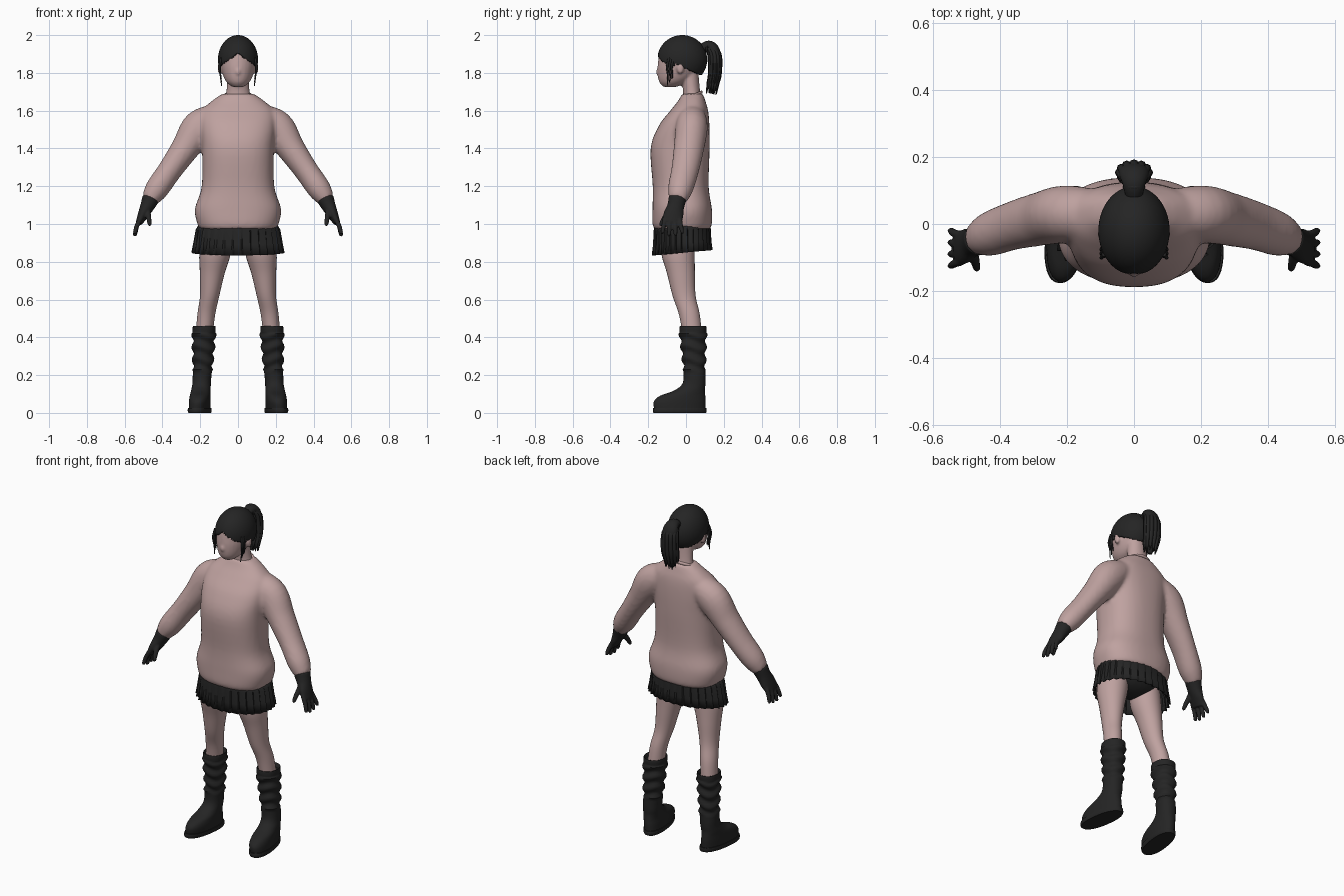
import bpy, bmesh, math, random
from mathutils import Vector

random.seed(4)
if "Cube" in bpy.data.objects:
    bpy.data.objects.remove(bpy.data.objects["Cube"])


def material(name, colour):
    m = bpy.data.materials.new(name)
    m.use_nodes = True
    m.diffuse_color = colour
    bsdf = next(n for n in m.node_tree.nodes if n.type == "BSDF_PRINCIPLED")
    bsdf.inputs["Base Color"].default_value = colour
    return m


ROSE = material("dusty rose", (0.52, 0.36, 0.35, 1))
BLACK = material("soft black", (0.018, 0.018, 0.018, 1))


def catmull(points, steps):
    """Smoothly interpolate rows of numbers."""
    out = []
    for i in range(len(points) - 1):
        a, b, c, d = (points[min(max(i + k, 0), len(points) - 1)] for k in (-1, 0, 1, 2))
        for j in range(steps):
            t = j / steps
            out.append([q + t / 2 * (r - p + t * (2 * p - 5 * q + 4 * r - s + t * (3 * (q - r) + s - p)))
                        for p, q, r, s in zip(a, b, c, d)])
    return out + [list(points[-1])]


def tube(bm, rows, s=1, flat=False, n=28, power=2.0, steps=5):
    """Loft ellipses (x, y, z, radius, radius) along a path; flat keeps them level."""
    rows = catmull(rows, steps)
    centres = [Vector((s * r[0], r[1], r[2])) for r in rows]
    rings = []
    for i, r in enumerate(rows):
        u, v = Vector((1, 0, 0)), Vector((0, 1, 0))
        if not flat:
            t = (centres[min(i + 1, len(rows) - 1)] - centres[max(i - 1, 0)]).normalized()
            u = (u - t * u.dot(t)).normalized()
            v = t.cross(u)
        ring = []
        for k in range(n):
            a = math.tau * k / n
            c, d = math.cos(a), math.sin(a)
            c = math.copysign(abs(c) ** (2 / power), c)
            d = math.copysign(abs(d) ** (2 / power), d)
            ring.append(bm.verts.new(centres[i] + u * c * max(r[3], 0.002) + v * d * max(r[4], 0.002)))
        rings.append(ring)
    for lo, hi in zip(rings, rings[1:]):
        for k in range(n):
            bm.faces.new((lo[k], lo[(k + 1) % n], hi[(k + 1) % n], hi[k]))
    bm.faces.new(rings[0])
    bm.faces.new(rings[-1])


def ball(bm, centre, radii, segments=32):
    verts = bmesh.ops.create_uvsphere(bm, u_segments=segments, v_segments=segments * 3 // 4, radius=1)["verts"]
    for v in verts:
        v.co = Vector(centre) + Vector(c * r for c, r in zip(v.co, radii))


def finish(bm, name, mat, voxel=0, angle=50):
    """Turn a bmesh into a smooth object, optionally fusing its pieces."""
    bmesh.ops.recalc_face_normals(bm, faces=bm.faces)
    mesh = bpy.data.meshes.new(name)
    bm.to_mesh(mesh)
    bm.free()
    ob = bpy.data.objects.new(name, mesh)
    bpy.context.collection.objects.link(ob)
    mesh.materials.append(mat)
    bpy.ops.object.select_all(action="DESELECT")
    ob.select_set(True)
    bpy.context.view_layer.objects.active = ob
    bpy.ops.object.shade_smooth_by_angle(angle=math.radians(angle))
    if voxel:
        fuse = ob.modifiers.new("fuse", "REMESH")
        fuse.mode, fuse.voxel_size, fuse.use_smooth_shade = "VOXEL", voxel, True
        relax = ob.modifiers.new("relax", "SMOOTH")
        relax.factor, relax.iterations = 0.5, 5
    return ob


# Sweater: body and both sleeves fused
bm = bmesh.new()
tube(bm, [(0, -.02, .97, .2, .145), (0, -.02, 1, .215, .157), (0, -.02, 1.08, .228, .157),
          (0, -.028, 1.2, .192, .148), (0, -.031, 1.4, .19, .156), (0, -.01, 1.52, .2, .134),
          (0, .017, 1.6, .19, .1), (0, .03, 1.65, .14, .073), (0, .035, 1.69, .083, .055)],
     flat=True, n=48, power=2.4)
for s in (1, -1):
    tube(bm, [(.1, .03, 1.58, .06, .07), (.2, .03, 1.515, .092, .085), (.28, .015, 1.4, .075, .08),
              (.36, -.005, 1.285, .064, .073), (.43, -.03, 1.185, .062, .066),
              (.47, -.045, 1.125, .044, .046)], s)
finish(bm, "sweater", ROSE, .011)

# Collar rim round the neckline, dipping at the front
bm = bmesh.new()
loop = []
for k in range(40):
    a = math.tau * k / 40
    loop.append(Vector((.078 * math.cos(a), .02 + .062 * math.sin(a), 1.668 + .03 * math.sin(a))))
rings = [[bm.verts.new(p + Vector((0, 0, .009 * math.sin(b))) + (p - Vector((0, .02, p.z))) * .11 * math.cos(b))
          for b in (math.tau * j / 8 for j in range(8))] for p in loop]
for i, ring in enumerate(rings):
    other = rings[(i + 1) % len(rings)]
    for j in range(8):
        bm.faces.new((ring[j], ring[(j + 1) % 8], other[(j + 1) % 8], other[j]))
finish(bm, "collar", ROSE)

# Head with neck, ears and nose
bm = bmesh.new()
tube(bm, [(0, -.085, 1.726, .03, .035), (0, -.068, 1.75, .06, .073), (0, -.05, 1.79, .08, .1),
          (0, -.034, 1.85, .092, .115), (0, -.022, 1.92, .09, .11), (0, -.02, 1.98, .04, .05)], flat=True)
tube(bm, [(0, .035, 1.62, .085, .06), (0, .03, 1.7, .062, .045), (0, .015, 1.82, .055, .05)])
for s in (1, -1):
    ball(bm, (s * .096, -.03, 1.825), (.012, .02, .032), 16)
ball(bm, (0, -.148, 1.805), (.012, .012, .018), 16)
finish(bm, "head", ROSE, .007)

# Hair cap trimmed along the hairline
bm = bmesh.new()
ball(bm, (0, -.02, 1.87), (.106, .132, .13), 80)


def hairline(p):
    if p.y < -.06:
        return 1.905 - .7 * abs(p.x)
    return 1.85 - .45 * (p.y + .06)


cut = [f for f in bm.faces if f.calc_center_median().z < hairline(f.calc_center_median())]
bmesh.ops.delete(bm, geom=cut, context="FACES")
cap = finish(bm, "hair_cap", BLACK)
shell = cap.modifiers.new("thickness", "SOLIDIFY")
shell.thickness = .012

# Ponytail with loose locks
bm = bmesh.new()
tube(bm, [(0, .08, 1.925, .025, .025), (0, .12, 1.945, .034, .026), (0, .15, 1.915, .046, .03),
          (0, .153, 1.83, .046, .03), (0, .143, 1.75, .036, .025), (0, .135, 1.69, .012, .01)], n=20)
for k in range(12):
    a = math.tau * k / 12
    x, y, drop = .04 * math.cos(a), .026 * math.sin(a), random.uniform(0, .05)
    tube(bm, [(x * .5, .12 + y * .5, 1.94, .01, .01), (x, .15 + y, 1.9, .013, .012),
              (x * 1.1, .153 + y, 1.8, .013, .011), (x, .142 + y, 1.74, .009, .008),
              (x * .9, .135 + y, 1.68 + drop, .002, .002)], n=8)
finish(bm, "ponytail", BLACK)
bm = bmesh.new()
ball(bm, (0, .11, 1.938), (.034, .014, .032), 16)
finish(bm, "hair_tie", BLACK)

# Pleated skirt, slightly longer at the front
bm = bmesh.new()
PLEATS, COLS = 30, 180
rings = []
for level, (z, rx, ry) in enumerate([(1.02, .195, .14), (.97, .222, .15), (.9, .232, .152), (.848, .24, .157)]):
    ring = []
    for k in range(COLS):
        a = math.tau * k / COLS
        saw = (k * PLEATS / COLS) % 1
        grow = 1 + .03 * level * (saw - .5)
        tilt = .014 * math.sin(a) * level / 3
        ring.append(bm.verts.new((rx * grow * math.cos(a), -.02 + ry * grow * math.sin(a), z + tilt)))
    rings.append(ring)
for hi, lo in zip(rings, rings[1:]):
    for k in range(COLS):
        bm.faces.new((lo[k], lo[(k + 1) % COLS], hi[(k + 1) % COLS], hi[k]))
skirt = finish(bm, "skirt", BLACK, angle=25)
skirt.modifiers.new("thickness", "SOLIDIFY").thickness = .005
bm = bmesh.new()
ball(bm, (0, -.03, .95), (.17, .11, .09))
finish(bm, "shorts", BLACK)

for side, s in (("left", 1), ("right", -1)):
    # Leg
    bm = bmesh.new()
    tube(bm, [(.11, -.045, .95, .085, .09), (.122, -.042, .84, .083, .088), (.136, -.027, .74, .066, .074),
              (.15, -.01, .62, .051, .061), (.168, .018, .52, .047, .055), (.18, .035, .4, .045, .05)],
         s, flat=True)
    finish(bm, side + "_leg", ROSE)

    # Boot: level rings from sole to rim, then creased and toed out
    bm = bmesh.new()
    tube(bm, [(.2, -.033, .022, .055, .136), (.2, -.033, .06, .056, .137), (.2, -.018, .09, .054, .12),
              (.198, .02, .12, .051, .08), (.193, .043, .16, .049, .06), (.187, .044, .24, .051, .058),
              (.183, .04, .34, .056, .064), (.18, .037, .42, .06, .07), (.179, .037, .45, .061, .071),
              (.179, .037, .46, .058, .067), (.179, .037, .44, .048, .056)],
         s, flat=True, n=40, power=2.2, steps=8)
    tube(bm, [(.2, -.033, 0, .056, .139), (.2, -.033, .012, .06, .143), (.2, -.033, .026, .059, .141)],
         s, flat=True, n=40, power=2.3, steps=2)
    for v in bm.verts:
        out = Vector((v.co.x - s * .183, v.co.y - .04, 0))
        if .22 < v.co.z < .42 and out.length > .03:
            wave = math.sin(v.co.z * 95 + 1.2 * math.sin(2 * math.atan2(out.y, out.x * s)))
            v.co += out.normalized() * .007 * wave
        v.co.x -= s * .13 * (v.co.y + .01) * max(0, 1 - v.co.z / .18)
    finish(bm, side + "_boot", BLACK)

    # Glove: gauntlet, palm, four fingers and thumb fused
    bm = bmesh.new()
    tube(bm, [(.462, -.045, 1.135, .046, .048), (.482, -.055, 1.09, .037, .045),
              (.505, -.067, 1.045, .027, .053), (.524, -.075, 1.005, .018, .047)], s)
    for k in range(4):
        y = -.112 + .026 * k
        long = .012 * (1 - abs(k - 1.4))
        fan = -.013 + .009 * k
        tube(bm, [(.513, y, 1.035, .013, .012), (.535, y + fan / 2, .99, .013, .012),
                  (.545, y + fan, .95 - long, .011, .01), (.546, y + fan, .942 - long, .005, .005)], s, n=12)
    tube(bm, [(.48, -.08, 1.075, .017, .017), (.473, -.112, 1.035, .014, .014),
              (.468, -.132, 1.0, .011, .011), (.467, -.136, .99, .005, .005)], s, n=12)
    finish(bm, side + "_glove", BLACK, .005)

    # Loose hair strands beside the face
    bm = bmesh.new()
    for k in range(3):
        y = -.1 + .012 * k
        tube(bm, [(.09, y + .01, 1.88, .006, .007), (.097, y, 1.83, .006, .006),
                  (.092, y + .004, 1.78, .004, .004), (.087, y, 1.73 + .02 * k, .002, .002)], s, n=8)
    finish(bm, side + "_hair_strands", BLACK)
